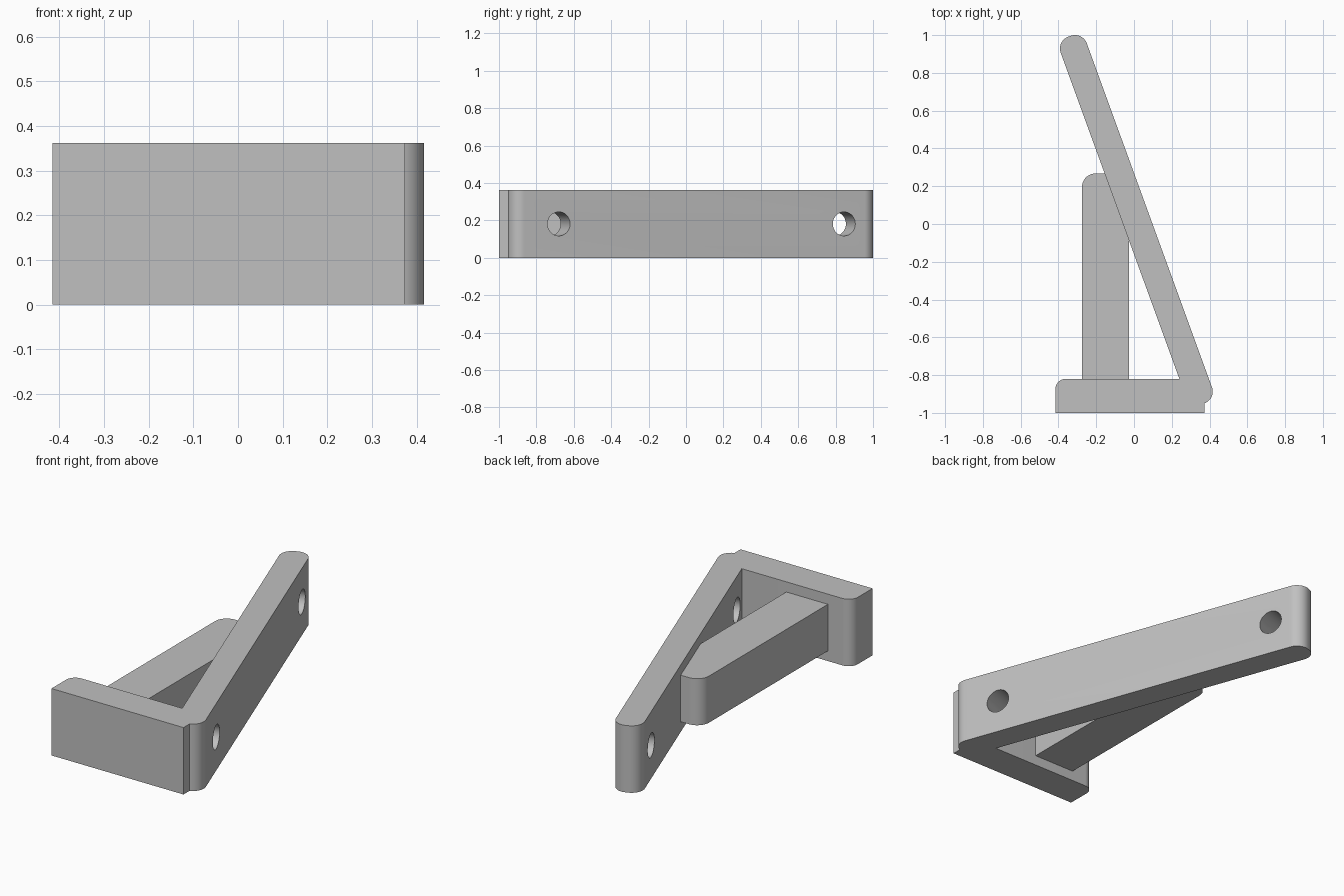
import bpy
import bmesh
from math import radians, cos, sin, tan, pi
from mathutils import Vector, Matrix

cube = bpy.data.objects.get("Cube")
if cube:
    bpy.data.objects.remove(cube, do_unlink=True)

HEIGHT = 0.362
TILT = radians(20)
BAR_HALF = 0.0735
HOLE_RADIUS = 0.064

grey = bpy.data.materials.new("light grey")
grey.use_nodes = True
colour = (0.53, 0.53, 0.53, 1)
grey.diffuse_color = colour
grey.node_tree.nodes["Principled BSDF"].inputs["Base Color"].default_value = colour


def rounded_outline(corners, steps=12):
    """Corners are (x, y, radius), counter-clockwise; radius 0 stays sharp."""
    points = []
    for i, (x, y, r) in enumerate(corners):
        p = Vector((x, y))
        if not r:
            points.append(p)
            continue
        a = (Vector(corners[i - 1][:2]) - p).normalized()
        b = (Vector(corners[(i + 1) % len(corners)][:2]) - p).normalized()
        centre = p + (a + b) * r
        for k in range(steps + 1):
            t = k / steps * pi / 2
            points.append(centre - b * r * cos(t) - a * r * sin(t))
    return points


def prism(name, corners, z0, z1):
    bm = bmesh.new()
    face = bm.faces.new([bm.verts.new((p.x, p.y, z0)) for p in rounded_outline(corners)])
    top = bmesh.ops.extrude_face_region(bm, geom=[face])["geom"]
    verts = [v for v in top if isinstance(v, bmesh.types.BMVert)]
    bmesh.ops.translate(bm, verts=verts, vec=(0, 0, z1 - z0))
    bmesh.ops.recalc_face_normals(bm, faces=bm.faces)
    mesh = bpy.data.meshes.new(name)
    bm.to_mesh(mesh)
    bm.free()
    mesh.materials.append(grey)
    obj = bpy.data.objects.new(name, mesh)
    bpy.context.collection.objects.link(obj)
    return obj


def activate(obj):
    bpy.ops.object.select_all(action="DESELECT")
    obj.select_set(True)
    bpy.context.view_layer.objects.active = obj


def bar_centre(y):
    return Vector((0.02 - tan(TILT) * y, y))


# Front plate with one rounded rear corner
plate = prism("front_plate", [(-0.416, -1, 0), (0.374, -1, 0),
                              (0.374, -0.82, 0), (-0.416, -0.82, 0.055)], 0, HEIGHT)

# Shallower straight arm running from the plate into the bar
arm = prism("straight_arm", [(-0.275, -0.85, 0), (-0.026, -0.85, 0),
                             (-0.026, 0.267, 0), (-0.275, 0.267, 0.07)], 0.055, 0.307)

# Slanted mounting bar with rounded ends
along = Vector((-sin(TILT), cos(TILT)))
across = Vector((cos(TILT), sin(TILT)))
end_radius = 0.067
low = bar_centre(-0.889) - along * end_radius
high = bar_centre(0.931) + along * end_radius
bar_corners = [low - across * BAR_HALF, low + across * BAR_HALF,
               high + across * BAR_HALF, high - across * BAR_HALF]
bar = prism("slanted_bar", [(p.x, p.y, end_radius) for p in bar_corners], 0, HEIGHT)

# Screw holes drilled square through the bar
for y in (-0.705, 0.82):
    c = bar_centre(y)
    bpy.ops.mesh.primitive_cylinder_add(vertices=48, radius=HOLE_RADIUS, depth=0.3)
    cutter = bpy.context.object
    cutter.name = "hole_cutter"
    cutter.hide_render = True
    cutter.data.materials.append(grey)
    cutter.matrix_world = (Matrix.Translation((c.x, c.y, HEIGHT / 2))
                           @ Matrix.Rotation(TILT, 4, "Z") @ Matrix.Rotation(pi / 2, 4, "Y"))
    activate(bar)
    cut = bar.modifiers.new("screw_hole", "BOOLEAN")
    cut.operation = "DIFFERENCE"
    cut.solver = "EXACT"
    cut.object = cutter
    bpy.ops.object.modifier_apply(modifier=cut.name)
    bpy.data.objects.remove(cutter, do_unlink=True)

for obj in (plate, arm, bar):
    activate(obj)
    bpy.ops.object.shade_smooth_by_angle(angle=radians(30))
